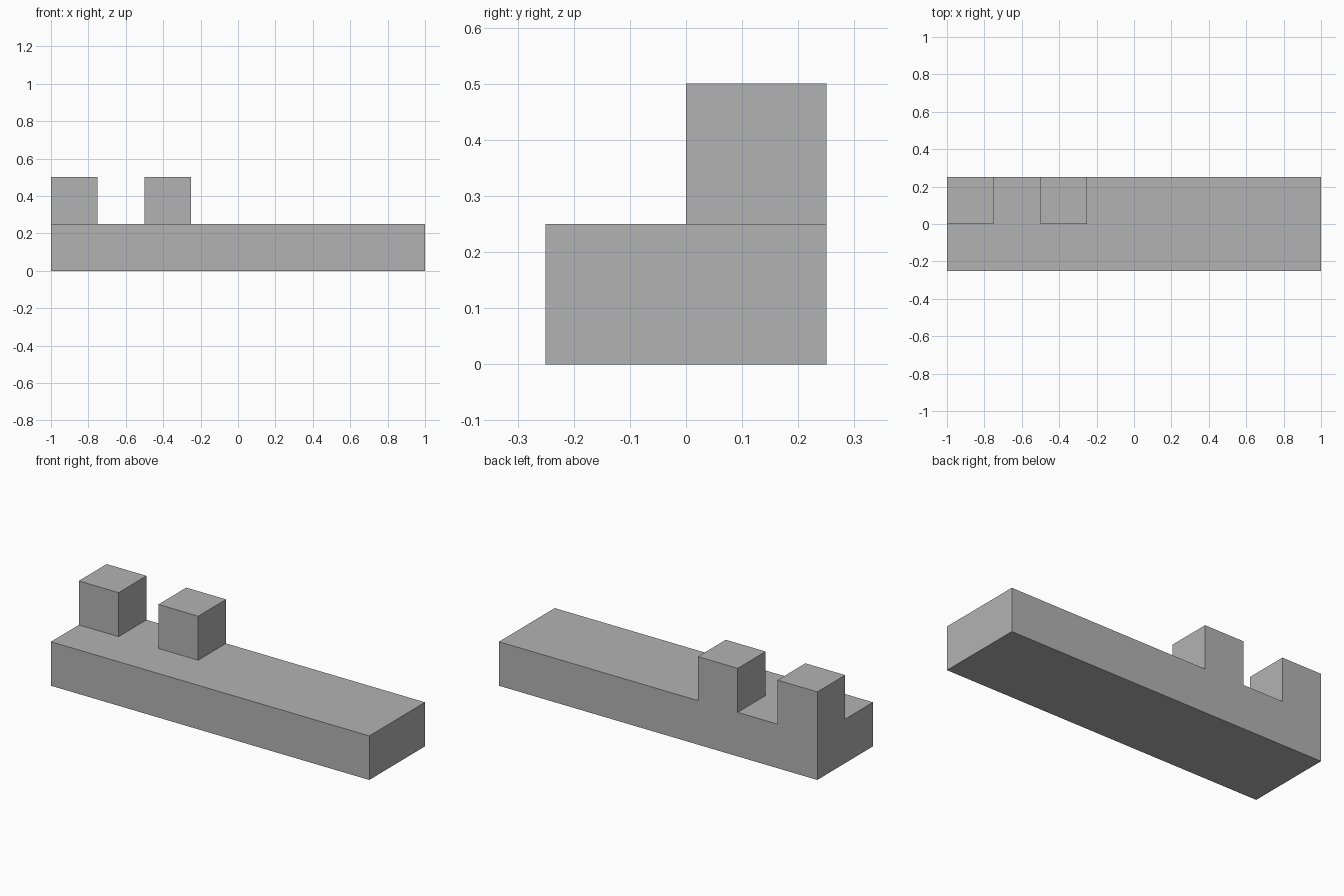
import bpy
import bmesh
from mathutils import Matrix, Vector

cube = bpy.data.objects.get("Cube")
if cube:
    bpy.data.objects.remove(cube, do_unlink=True)

# Single plain grey
GREY = (0.45, 0.45, 0.45, 1)
grey = bpy.data.materials.new("plain_grey")
grey.use_nodes = True
grey.diffuse_color = GREY
grey.node_tree.nodes["Principled BSDF"].inputs["Base Color"].default_value = GREY


def box(name, low, size, open_bottom=False):
    """Flat-faced box from its lowest corner and its size."""
    low, size = Vector(low), Vector(size)
    bm = bmesh.new()
    bmesh.ops.create_cube(bm, size=1, matrix=Matrix.LocRotScale(low + size / 2, None, size))
    if open_bottom:
        bm.normal_update()
        hidden = [f for f in bm.faces if f.normal.z < -0.5]
        bmesh.ops.delete(bm, geom=hidden, context='FACES')
    mesh = bpy.data.meshes.new(name)
    bm.to_mesh(mesh)
    bm.free()
    mesh.materials.append(grey)
    bpy.context.collection.objects.link(bpy.data.objects.new(name, mesh))


UNIT = 0.25

# Long base slab
box("base_slab", (-1, -UNIT, 0), (2, 2 * UNIT, UNIT))

# Two cubes standing along the back edge
for name, x in (("end_block", -1), ("inner_block", -0.5)):
    box(name, (x, 0, UNIT), (UNIT, UNIT, UNIT), open_bottom=True)
